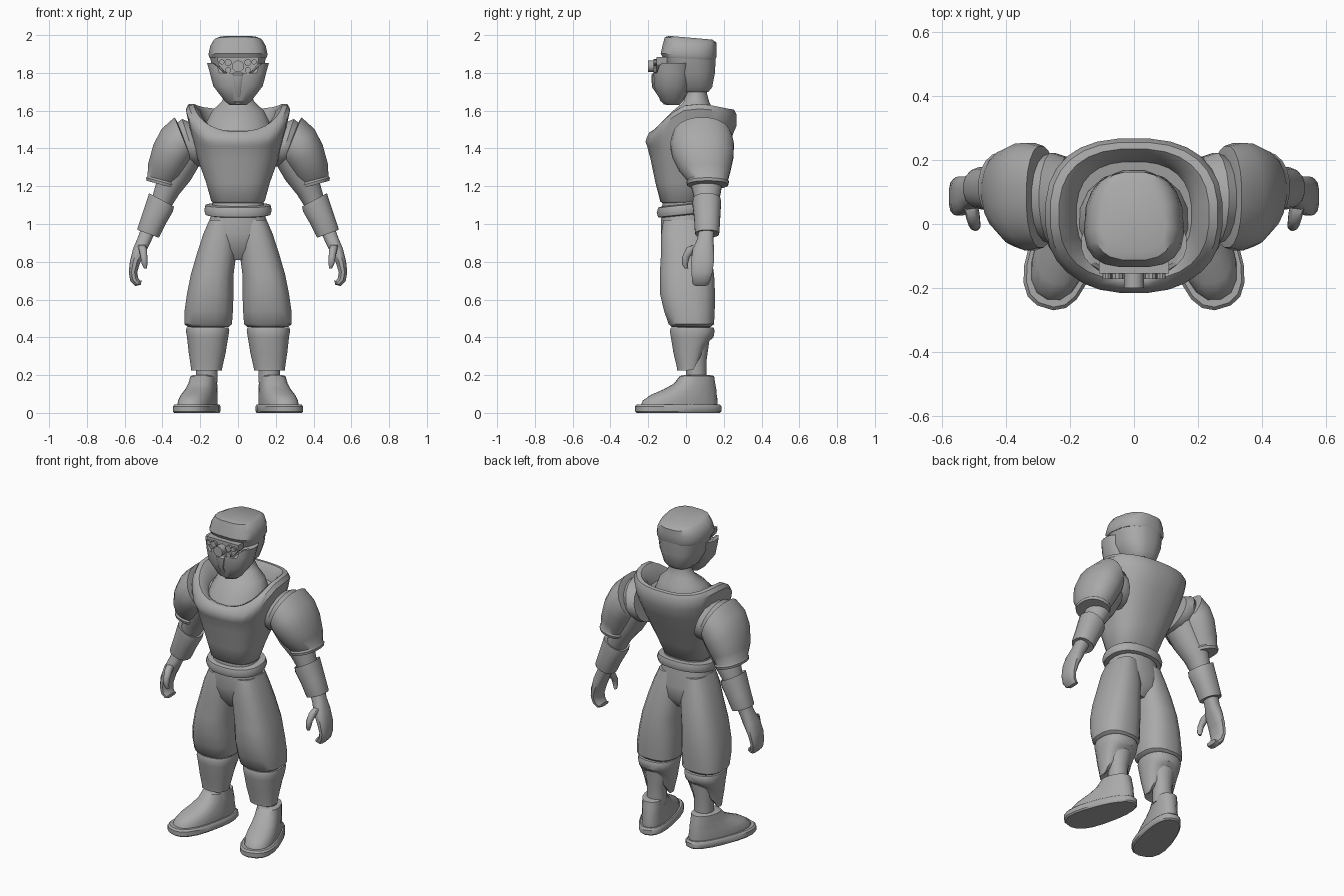
import bpy, bmesh, math
from mathutils import Vector, Matrix

grey = bpy.data.materials.new("plain_grey")
grey.diffuse_color = (0.40, 0.40, 0.40, 1)


def clamp(v):
    return max(0.0, min(1.0, v))


def finish(name, bm, mirror=False, angle=40):
    bmesh.ops.remove_doubles(bm, verts=bm.verts, dist=0.0005)
    bmesh.ops.recalc_face_normals(bm, faces=bm.faces)
    me = bpy.data.meshes.new(name)
    bm.to_mesh(me)
    bm.free()
    me.materials.append(grey)
    ob = bpy.data.objects.new(name, me)
    bpy.context.collection.objects.link(ob)
    bpy.ops.object.select_all(action='DESELECT')
    ob.select_set(True)
    bpy.context.view_layer.objects.active = ob
    bpy.ops.object.shade_smooth_by_angle(angle=math.radians(angle))
    if mirror:
        ob.modifiers.new("mirror", 'MIRROR').use_mirror_merge = False
    return ob


def loft(name, rings, sides=16, power=2.0, warp=None, mirror=False, angle=40):
    """Skin rings of (x, y, z, half width, half depth, tilt about y, tilt about x)."""
    bm = bmesh.new()
    loops = []
    for r in rings:
        x, y, z, ru, rv, ay, ax = (list(r) + [0, 0])[:7]
        rot = Matrix.Rotation(math.radians(-ay), 3, 'Y') @ Matrix.Rotation(math.radians(ax), 3, 'X')
        loop = []
        for i in range(sides):
            a = 2 * math.pi * (i + 0.5) / sides
            c, s = math.cos(a), math.sin(a)
            p = Vector((ru * math.copysign(abs(c) ** (2 / power), c),
                        rv * math.copysign(abs(s) ** (2 / power), s), 0))
            p = rot @ p + Vector((x, y, z))
            loop.append(bm.verts.new(warp(p) if warp else p))
        loops.append(loop)
    for a, b in zip(loops, loops[1:]):
        for i in range(sides):
            j = (i + 1) % sides
            bm.faces.new((a[i], a[j], b[j], b[i]))
    bm.faces.new(loops[0])
    bm.faces.new(loops[-1])
    return finish(name, bm, mirror, angle)


# Chest armour: scooped neckline, hollow collar
def neckline(p):
    t = clamp((p.z - 1.40) / 0.2)
    front = clamp((0.02 - p.y) / 0.2)
    dip = 0.15 * front ** 1.5 + 0.03 * clamp((p.y - 0.1) / 0.15)
    return Vector((p.x, p.y, p.z - t * dip))


loft("chest_armour", [
    (0, -0.025, 1.11, 0.13, 0.10), (0, -0.025, 1.12, 0.142, 0.112),
    (0, -0.015, 1.22, 0.17, 0.148), (0, 0.0, 1.34, 0.213, 0.188),
    (0, 0.015, 1.45, 0.242, 0.222), (0, 0.026, 1.54, 0.262, 0.242),
    (0, 0.03, 1.61, 0.277, 0.238), (0, 0.03, 1.635, 0.262, 0.226),
    (0, 0.03, 1.635, 0.235, 0.205), (0, 0.03, 1.60, 0.20, 0.18),
    (0, 0.03, 1.54, 0.18, 0.165)],
    sides=28, power=2.5, warp=neckline)

# Neck and upper chest inside the collar
loft("neck", [(0, 0.0, 1.46, 0.19, 0.17), (0, 0.02, 1.54, 0.17, 0.15),
              (0, 0.04, 1.60, 0.14, 0.11), (0, 0.055, 1.645, 0.09, 0.07),
              (0, 0.055, 1.69, 0.064, 0.057), (0, 0.05, 1.78, 0.065, 0.06)])


# Head, cap and face mask, narrower towards the back
def taper(p):
    return Vector((p.x * (1 - 1.1 * max(0, p.y - 0.02)), p.y, p.z))


loft("head", [(0, 0.045, 1.70, 0.075, 0.075), (0, 0.045, 1.725, 0.10, 0.095),
              (0, 0.025, 1.80, 0.135, 0.13), (0, 0.015, 1.90, 0.152, 0.145)],
     power=2.8, warp=taper)
loft("helmet_cap", [(0, 0.015, 1.875, 0.150, 0.140, 0, -3), (0, 0.013, 1.893, 0.158, 0.149, 0, -4),
                    (0, 0.02, 1.94, 0.148, 0.144, 0, -5), (0, 0.025, 1.975, 0.126, 0.139, 0, -6),
                    (0, 0.025, 1.986, 0.10, 0.115, 0, -5)], sides=20, power=3, warp=taper)


def mask_scoop(p):
    drop = 0.055 * clamp((0.125 - abs(p.x)) / 0.05) if p.y < -0.02 and p.z > 1.8 else 0
    return Vector((p.x, p.y, p.z - drop))


loft("face_mask", [(0, -0.07, 1.63, 0.045, 0.035), (0, -0.075, 1.65, 0.07, 0.06),
                   (0, -0.07, 1.73, 0.132, 0.10), (0, -0.066, 1.80, 0.15, 0.106),
                   (0, -0.06, 1.852, 0.165, 0.10), (0, -0.06, 1.852, 0.15, 0.09)],
     sides=24, power=2.4, warp=mask_scoop, angle=30)
loft("mask_nose_ridge", [(0, -0.105, 1.632, 0.012, 0.012), (0, -0.165, 1.725, 0.018, 0.016),
                         (0, -0.168, 1.79, 0.028, 0.016), (0, -0.16, 1.80, 0.028, 0.014)], sides=8, power=4)


def prism(name, outline, y0, y1, mirror=False):
    """Extrude an (x, z) outline in y."""
    bm = bmesh.new()
    f = bm.faces.new([bm.verts.new((x, y0, z)) for x, z in outline])
    ext = bmesh.ops.extrude_face_region(bm, geom=[f])["geom"]
    bmesh.ops.translate(bm, vec=(0, y1 - y0, 0), verts=[v for v in ext if isinstance(v, bmesh.types.BMVert)])
    return finish(name, bm, mirror, 30)


def disc(name, x, z, r, y0, y1, mirror=False, n=14):
    prism(name, [(x + r * math.cos(2 * math.pi * i / n), z + r * math.sin(2 * math.pi * i / n))
                 for i in range(n)], y0, y1, mirror)


# Visor with a cluster of round lenses
prism("visor", [(-0.11, 1.885), (-0.105, 1.845), (-0.07, 1.805), (-0.03, 1.79),
                (0.03, 1.79), (0.07, 1.805), (0.105, 1.845), (0.11, 1.885)], -0.10, -0.155)
disc("main_lens", 0, 1.835, 0.031, -0.14, -0.20)
for k, (x, z, r) in enumerate([(0.052, 1.815, 0.016), (0.052, 1.855, 0.019), (0.085, 1.858, 0.014)]):
    disc("small_lens_%d" % (k + 1), x, z, r, -0.14, -0.172, True, 10)

# Belt: a tilted rounded band
loft("belt", [(0, -0.015, 1.045, 0.145, 0.115, 0, 6), (0, -0.015, 1.05, 0.172, 0.134, 0, 6),
              (0, -0.015, 1.075, 0.18, 0.142, 0, 6), (0, -0.015, 1.10, 0.172, 0.134, 0, 6),
              (0, -0.015, 1.105, 0.145, 0.115, 0, 6)], sides=24, power=2.3)

# Baggy trousers
loft("hips", [(0, -0.015, 1.12, 0.135, 0.11), (0, -0.015, 1.04, 0.147, 0.117),
              (0, -0.01, 0.95, 0.175, 0.125), (0, 0.0, 0.87, 0.15, 0.115),
              (0, 0.0, 0.81, 0.06, 0.07)], sides=20, power=2.3)
loft("trouser_leg", [(0.085, -0.012, 1.02, 0.068, 0.11), (0.096, -0.01, 0.95, 0.088, 0.123),
                     (0.112, 0.0, 0.85, 0.105, 0.134), (0.137, 0.005, 0.73, 0.115, 0.146),
                     (0.147, 0.008, 0.63, 0.125, 0.148), (0.155, 0.018, 0.54, 0.13, 0.136),
                     (0.158, 0.028, 0.47, 0.128, 0.122), (0.158, 0.028, 0.455, 0.11, 0.105)],
     power=2.6, mirror=True)


# Shin guards, cut away at the lower back, over a plain lower leg
def calf_cut(p):
    return Vector((p.x, p.y, p.z + max(0, 0.40 - p.z) * 0.8 * clamp((p.y - 0.035) / 0.08)))


loft("lower_leg", [(0.165, 0.055, 0.16, 0.058, 0.056), (0.165, 0.055, 0.28, 0.058, 0.055),
                   (0.16, 0.05, 0.38, 0.085, 0.075), (0.16, 0.04, 0.47, 0.09, 0.09)], mirror=True)
loft("shin_guard", [(0.167, 0.02, 0.232, 0.068, 0.058), (0.167, 0.022, 0.225, 0.082, 0.07),
                    (0.166, 0.024, 0.245, 0.085, 0.074), (0.163, 0.03, 0.32, 0.099, 0.098),
                    (0.161, 0.033, 0.40, 0.110, 0.114), (0.161, 0.033, 0.435, 0.116, 0.12),
                    (0.161, 0.033, 0.452, 0.112, 0.114), (0.161, 0.033, 0.452, 0.09, 0.09)],
     sides=20, power=2.4, warp=calf_cut, mirror=True)


# Boots turned outwards, wider at the toe
def splay(p):
    x, y = (p.x - 0.21) * (1 - 0.7 * (p.y + 0.04)), p.y + 0.04
    c, s = math.cos(math.radians(17)), math.sin(math.radians(17))
    return Vector((0.21 + x * c - y * s, -0.04 + x * s + y * c, p.z))


loft("sole", [(0.21, -0.04, 0, 0.095, 0.225), (0.21, -0.04, 0.008, 0.102, 0.234),
              (0.21, -0.04, 0.035, 0.102, 0.234), (0.21, -0.04, 0.045, 0.094, 0.224)],
     sides=20, power=2.5, warp=splay, mirror=True)
loft("boot", [(0.21, -0.035, 0.04, 0.086, 0.212), (0.21, -0.03, 0.065, 0.086, 0.207),
              (0.21, -0.01, 0.095, 0.082, 0.182), (0.21, 0.025, 0.125, 0.077, 0.144),
              (0.21, 0.05, 0.155, 0.074, 0.112), (0.21, 0.063, 0.195, 0.07, 0.092),
              (0.21, 0.063, 0.20, 0.05, 0.07)], sides=18, power=2.3, warp=splay, mirror=True)

# Arms: shoulder joint, upper arm and a big domed shoulder guard
loft("shoulder_joint", [(0.21, 0.08, 1.42, 0.12, 0.13, 75), (0.255, 0.08, 1.43, 0.135, 0.145, 72),
                        (0.285, 0.08, 1.42, 0.12, 0.13, 68)], mirror=True)
loft("upper_arm", [(0.265, 0.085, 1.39, 0.10, 0.11, 50), (0.325, 0.095, 1.27, 0.085, 0.095, 28),
                   (0.375, 0.11, 1.18, 0.068, 0.078, 22), (0.41, 0.11, 1.10, 0.055, 0.06, 20)], mirror=True)
loft("shoulder_guard", [(0.285, 0.085, 1.45, 0.10, 0.13, 68), (0.29, 0.085, 1.45, 0.125, 0.16, 68),
                        (0.325, 0.085, 1.415, 0.120, 0.17, 48), (0.355, 0.09, 1.36, 0.112, 0.163, 33),
                        (0.383, 0.1, 1.285, 0.10, 0.137, 21), (0.398, 0.115, 1.232, 0.085, 0.108, 15),
                        (0.40, 0.115, 1.222, 0.090, 0.113, 15), (0.403, 0.115, 1.207, 0.086, 0.109, 15),
                        (0.403, 0.115, 1.207, 0.07, 0.085, 15)], sides=20, power=2.2, mirror=True)

# Forearm gauntlets
loft("gauntlet", [(0.405, 0.11, 1.12, 0.05, 0.05, 28), (0.405, 0.11, 1.128, 0.076, 0.075, 28),
                  (0.412, 0.11, 1.10, 0.077, 0.076, 26), (0.443, 0.112, 1.03, 0.069, 0.070, 23),
                  (0.472, 0.112, 0.96, 0.064, 0.066, 20), (0.476, 0.112, 0.948, 0.062, 0.063, 20),
                  (0.476, 0.112, 0.95, 0.04, 0.04, 20)], mirror=True, power=2.3)

# Curled hands with a hooked thumb
loft("hand", [(0.475, 0.11, 0.97, 0.04, 0.042, 20), (0.497, 0.102, 0.915, 0.037, 0.044, 20),
              (0.52, 0.092, 0.865, 0.036, 0.058, 15), (0.545, 0.087, 0.80, 0.028, 0.062, 10),
              (0.556, 0.085, 0.745, 0.023, 0.057), (0.549, 0.08, 0.705, 0.023, 0.05, -20),
              (0.53, 0.078, 0.685, 0.02, 0.043, -45), (0.512, 0.076, 0.69, 0.012, 0.038, -75)],
     sides=12, power=2.6, mirror=True)
loft("thumb", [(0.512, 0.065, 0.89, 0.022, 0.03), (0.503, 0.025, 0.862, 0.022, 0.026, 0, -30),
               (0.498, 0.0, 0.825, 0.019, 0.02), (0.495, -0.006, 0.79, 0.016, 0.016),
               (0.49, 0.002, 0.765, 0.009, 0.01)], sides=10, mirror=True)
